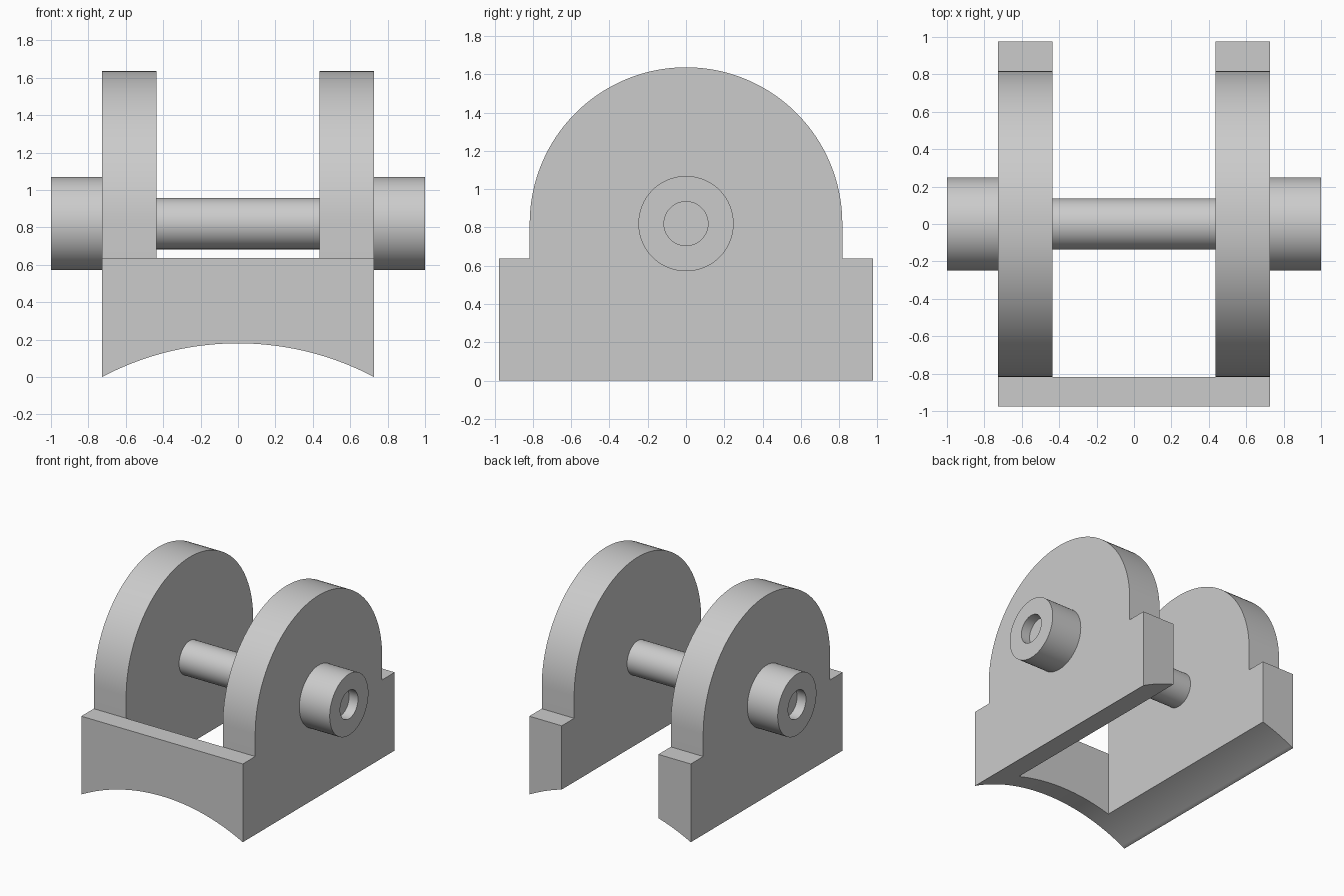
import bpy, bmesh, math
from mathutils import Matrix

if "Cube" in bpy.data.objects:
    bpy.data.objects.remove(bpy.data.objects["Cube"])

AXLE_Z = 0.82                      # height of the axle and of the rounded tops
HALF_X, INNER_X = 0.727, 0.435     # outer and inner faces of the side plates
HALF_Y, ROUND_R = 0.977, 0.817     # base half length, radius of rounded tops
SHOULDER_Z = 0.637
ARCH_H = 0.18                      # rise of the arched underside

grey = bpy.data.materials.new("plain_grey")
grey.diffuse_color = (0.6, 0.6, 0.6, 1)
grey.use_nodes = True
grey.node_tree.nodes["Principled BSDF"].inputs["Base Color"].default_value = grey.diffuse_color


def add_object(name, bm):
    bmesh.ops.recalc_face_normals(bm, faces=bm.faces)
    mesh = bpy.data.meshes.new(name)
    bm.to_mesh(mesh)
    bm.free()
    obj = bpy.data.objects.new(name, mesh)
    bpy.context.collection.objects.link(obj)
    mesh.materials.append(grey)
    return obj


def smooth(obj):
    bpy.ops.object.select_all(action='DESELECT')
    obj.select_set(True)
    bpy.context.view_layer.objects.active = obj
    bpy.ops.object.shade_smooth_by_angle(angle=math.radians(30))


def lathe_x(name, profile, steps=64):
    """Revolve (x, radius) points around the axle line."""
    bm = bmesh.new()
    verts = [bm.verts.new((x, 0, AXLE_Z + r)) for x, r in profile]
    edges = [bm.edges.new(pair) for pair in zip(verts, verts[1:])]
    bmesh.ops.spin(bm, geom=verts + edges, cent=(0, 0, AXLE_Z), axis=(1, 0, 0),
                   angle=math.tau, steps=steps, use_merge=True)
    bmesh.ops.remove_doubles(bm, verts=bm.verts, dist=1e-5)
    obj = add_object(name, bm)
    smooth(obj)
    return obj


def cut(obj, cutter):
    mod = obj.modifiers.new("cut", 'BOOLEAN')
    mod.operation, mod.solver, mod.object = 'DIFFERENCE', 'EXACT', cutter
    bpy.context.view_layer.objects.active = obj
    bpy.ops.object.modifier_apply(modifier=mod.name)
    bpy.data.objects.remove(cutter)


# Bracket: side profile extruded over the full width
profile = [(-HALF_Y, 0), (HALF_Y, 0), (HALF_Y, SHOULDER_Z), (ROUND_R, SHOULDER_Z)]
profile += [(ROUND_R * math.cos(math.pi * i / 64), AXLE_Z + ROUND_R * math.sin(math.pi * i / 64))
            for i in range(65)]
profile += [(-ROUND_R, SHOULDER_Z), (-HALF_Y, SHOULDER_Z)]
bm = bmesh.new()
side = bm.faces.new([bm.verts.new((-HALF_X, y, z)) for y, z in profile])
ext = bmesh.ops.extrude_face_region(bm, geom=[side])
bmesh.ops.translate(bm, vec=(2 * HALF_X, 0, 0),
                    verts=[v for v in ext["geom"] if isinstance(v, bmesh.types.BMVert)])
bracket = add_object("bracket", bm)

# Slot between the side plates, leaving the low front wall
bm = bmesh.new()
bmesh.ops.create_cube(bm, size=1, matrix=Matrix.Translation((0, 2 - ROUND_R, 1))
                      @ Matrix.Diagonal((2 * INNER_X, 4, 4, 1)))
cut(bracket, add_object("slot_cutter", bm))

# Arched underside that sits on a round pipe
arch_r = (HALF_X ** 2 + ARCH_H ** 2) / (2 * ARCH_H)
bm = bmesh.new()
bmesh.ops.create_cone(bm, cap_ends=True, segments=256, radius1=arch_r, radius2=arch_r, depth=4,
                      matrix=Matrix.Translation((0, 0, ARCH_H - arch_r))
                      @ Matrix.Rotation(math.pi / 2, 4, 'X'))
cut(bracket, add_object("arch_cutter", bm))
smooth(bracket)

# Axle pin between the plates
lathe_x("axle_pin", [(-INNER_X, 0.137), (INNER_X, 0.137)])

# End bosses with a shallow blind hole
for name, s in (("left_boss", -1), ("right_boss", 1)):
    lathe_x(name, [(s * HALF_X, 0.249), (s, 0.249), (s, 0.115), (s * 0.92, 0.115), (s * 0.92, 0)])
